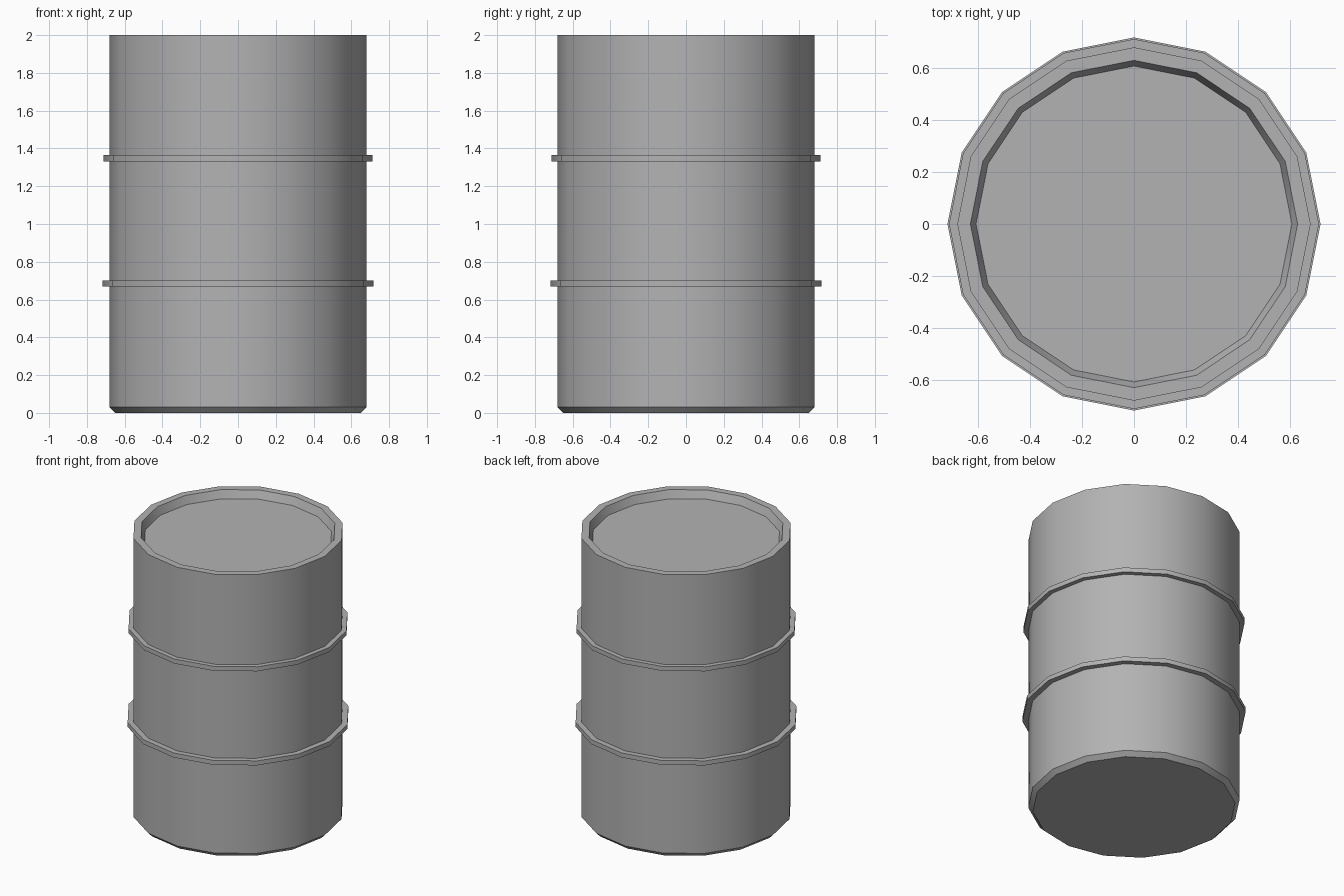
import bpy, bmesh
from math import cos, sin, tau, radians

if "Cube" in bpy.data.objects:
    bpy.data.objects.remove(bpy.data.objects["Cube"])

SIDES = 16


def lathe(name, profile, material):
    """Spin a (radius, z) profile round z and cap both ends."""
    bm = bmesh.new()
    rings = [[bm.verts.new((r * cos(tau * i / SIDES), r * sin(tau * i / SIDES), z))
              for i in range(SIDES)] for r, z in profile]
    for a, b in zip(rings, rings[1:]):
        for i in range(SIDES):
            j = (i + 1) % SIDES
            bm.faces.new((a[i], a[j], b[j], b[i]))
    bm.faces.new(rings[0][::-1])
    bm.faces.new(rings[-1])
    mesh = bpy.data.meshes.new(name)
    bm.to_mesh(mesh)
    bm.free()
    mesh.materials.append(material)
    ob = bpy.data.objects.new(name, mesh)
    bpy.context.collection.objects.link(ob)
    bpy.context.view_layer.objects.active = ob
    ob.select_set(True)
    bpy.ops.object.shade_smooth_by_angle(angle=radians(30))
    return ob


R = 0.68


def hoop(radius, z, half=0.016):
    """Profile of one raised band on the wall."""
    return [(R, z - half), (radius, z - half), (radius, z + half), (R, z + half)]


# dark grey metal
metal = bpy.data.materials.new("dark_metal")
metal.diffuse_color = (0.45, 0.45, 0.45, 1)
metal.use_nodes = True
metal.node_tree.nodes["Principled BSDF"].inputs["Base Color"].default_value = metal.diffuse_color

# chamfered base, wall with two hoops, raised rim, recessed lid
profile = [(0.65, 0), (R, 0.03)]
profile += hoop(0.718, 0.686) + hoop(0.712, 1.348)
profile += [(R, 2.0), (0.63, 2.0), (0.608, 1.945)]
lathe("barrel", profile, metal)
